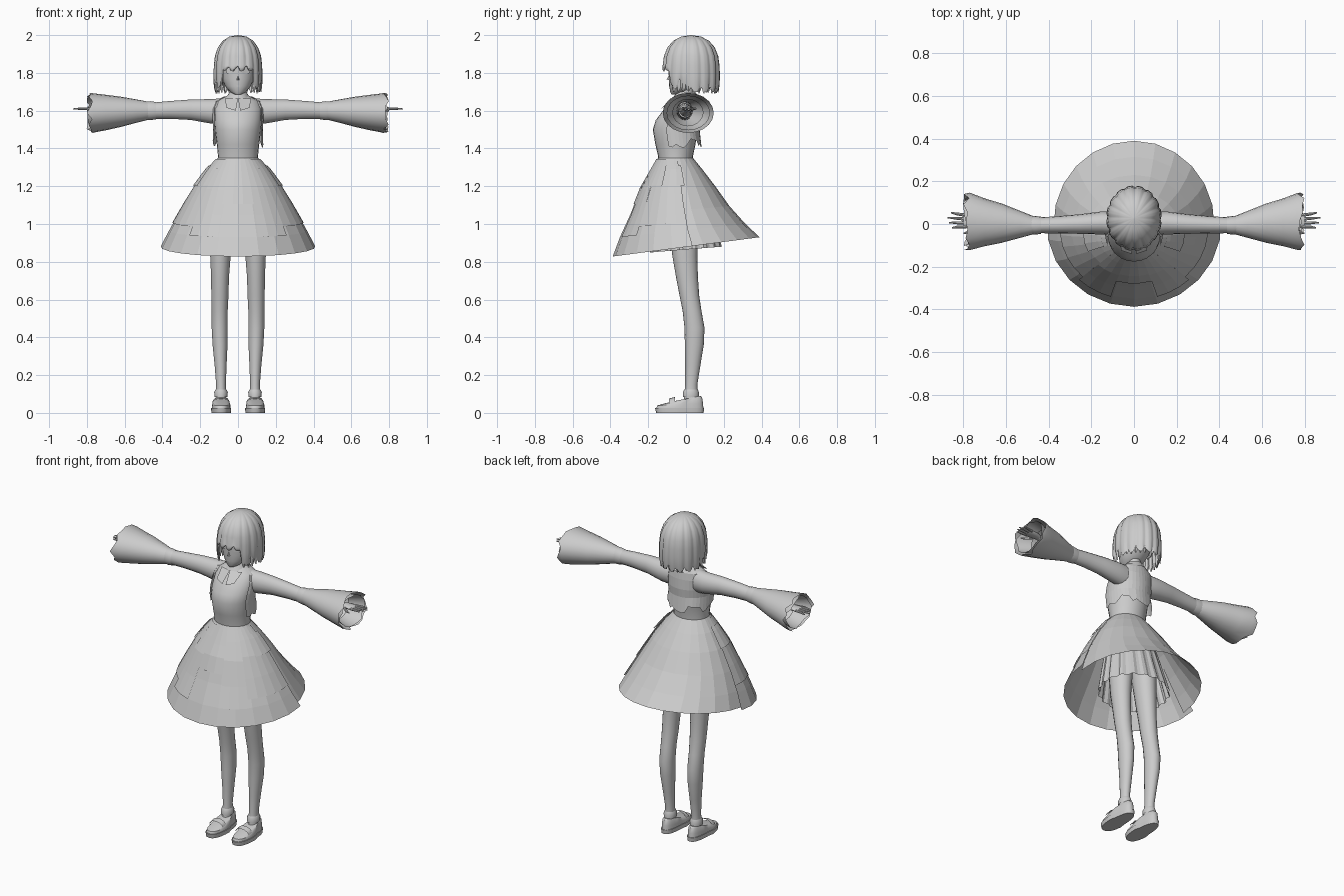
import bpy, math, random
from math import sin, cos, pi, radians
from mathutils import Vector

if "Cube" in bpy.data.objects:
    bpy.data.objects.remove(bpy.data.objects["Cube"])

random.seed(4)
grey = bpy.data.materials.new("light_grey")
grey.diffuse_color = (0.6, 0.6, 0.6, 1)
grey.use_nodes = True
grey.node_tree.nodes["Principled BSDF"].inputs["Base Color"].default_value = grey.diffuse_color


def mesh(name, verts, faces, smooth=True):
    me = bpy.data.meshes.new(name)
    me.from_pydata(verts, [], faces)
    me.materials.append(grey)
    ob = bpy.data.objects.new(name, me)
    bpy.context.collection.objects.link(ob)
    if smooth:
        bpy.ops.object.select_all(action='DESELECT')
        ob.select_set(True)
        bpy.context.view_layer.objects.active = ob
        bpy.ops.object.shade_smooth_by_angle(angle=radians(40))
    return ob


def loft(name, rings, closed=True, caps=(False, False), smooth=True):
    """Skin a list of point rings, optionally capping the ends."""
    n = len(rings[0])
    verts = [p for r in rings for p in r]
    faces = [(k*n+i, k*n+(i+1) % n, (k+1)*n+(i+1) % n, (k+1)*n+i)
             for k in range(len(rings)-1) for i in range(n if closed else n-1)]
    if caps[0]:
        faces.append(tuple(reversed(range(n))))
    if caps[1]:
        faces.append(tuple(range(len(verts)-n, len(verts))))
    return mesh(name, verts, faces, smooth)


def around(n, a0=0, a1=360, closed=True):
    return [radians(a0+(a1-a0)*i/(n if closed else n-1)) for i in range(n)]


def hoop(row, angles, grow=0):
    """Level or tilted ring; angle 0 faces the front. Row: rx, y/z front, y/z back."""
    rx, yf, zf, yb, zb = row
    out = []
    for a in angles:
        t = (1-cos(a))/2
        out.append(((rx+grow)*sin(a), (yf-grow)*(1-t)+(yb+grow)*t, zf*(1-t)+zb*t))
    return out


def level(z, rx, yf, yb):
    return (rx, yf, z, yb, z)


def sample(rows, u):
    u = min(max(u, 0), len(rows)-1.0001)
    k = int(u)
    return [p+(q-p)*(u-k) for p, q in zip(rows[k], rows[k+1])]


# Skirt: front shell slightly wider than the back shell, open below
skirt = [(.108, -.148, 1.35, .037, 1.35), (.165, -.185, 1.285, .09, 1.285),
         (.232, -.24, 1.19, .155, 1.20), (.305, -.295, 1.05, .23, 1.095),
         (.365, -.35, .93, .315, 1.0), (.41, -.388, .828, .39, .93)]
front = around(13, -95, 95, False)
back = around(13, 88, 272, False)
loft("skirt_front", [hoop(r, front) for r in skirt], False, smooth=False)
loft("skirt_back", [hoop((r[0]*(1-.016*k),)+r[1:], back) for k, r in enumerate(skirt)], False, smooth=False)


# Overskirt panels with stepped hems
def panel(name, a0, a1, u0, u1, grow, n=9):
    ang = around(n, a0, a1, False)
    us = [u0+(u1-u0)*k/4 for k in range(5)]
    loft(name, [hoop(sample(skirt, u), ang, grow) for u in us], False, smooth=False)


panel("overskirt_front", -17, 17, .1, 2.6, .006, 4)
for s in (-1, 1):
    panel("overskirt_inner_side", 17*s, 44*s, .1, 4.0, .006, 4)
    panel("overskirt_outer_side", 44*s, 95*s, .1, 3.6, .006, 6)
    panel("overskirt_hip_flap", 65*s, 100*s, .6, 1.9, .013, 4)

# Pleated petticoat
pet = [level(1.3, .11, -.15, .05), level(1.1, .165, -.165, .12), (.215, -.19, .85, .19, .88)]
ang = around(72)
rings = []
for k, r in enumerate(pet):
    ring = hoop(r, ang)
    w = (.01, .03, .06)[k]
    rings.append([(x*(1+w*(i % 4 < 2)-w), y*(1+w*(i % 4 < 2)-w), z) for i, (x, y, z) in enumerate(ring)])
loft("pleated_petticoat", rings, smooth=False)

# Torso, neck and collar
torso = [level(1.33, .108, -.146, .037), level(1.36, .106, -.148, .037), level(1.42, .112, -.162, .05),
         level(1.50, .122, -.176, .062), level(1.55, .125, -.16, .066), level(1.61, .125, -.115, .062),
         level(1.65, .11, -.078, .056), level(1.675, .065, -.055, .05), level(1.69, .04, -.04, .042)]
loft("torso", [hoop(r, around(24)) for r in torso], caps=(True, True))
loft("neck", [hoop(level(z, r, .002-r, .002+r), around(16)) for z, r in ((1.64, .042), (1.69, .036), (1.78, .036))])
loft("collar", [hoop(level(z, r, -.004-r, .004+r), around(20)) for z, r in ((1.655, .075), (1.69, .05), (1.70, .045))])
for s in (-1, 1):
    mesh("collar_flap", [(0, -.082, 1.665), (.07*s, -.06, 1.665), (.06*s, -.124, 1.615), (.012*s, -.14, 1.60)],
         [(0, 1, 2, 3)], False)

# Short cape over the back with a ragged hem
ang = around(25, 68, 292, False)
cape = [hoop(torso[k], ang, .01) for k in (7, 6, 5, 4, 3)]
cape.append([(x, y, z+random.uniform(-.01, .045)) for x, y, z in hoop(level(1.41, .122, -.16, .07), ang, .012)])
loft("back_cape", cape, False, smooth=False)


# Arms, bell sleeves and hands
def tube_x(name, s, rows, n, jag=0, caps=(False, False)):
    rings = []
    for k, (x, y, z, ry, rz) in enumerate(rows):
        j = jag if k == len(rows)-1 else 0
        rings.append([(s*(x+random.uniform(-j, j)), y+ry*cos(a), z+rz*sin(a)) for a in around(n)])
    return loft(name, rings, caps=caps)


for s in (-1, 1):
    tube_x("upper_sleeve", s, [(.085, .0, 1.595, .055, .07), (.15, .005, 1.597, .054, .064),
           (.25, .0, 1.605, .046, .054), (.36, -.004, 1.604, .04, .047), (.45, -.006, 1.60, .037, .043),
           (.50, -.006, 1.60, .034, .038)], 16, caps=(True, True))
    tube_x("sleeve_band", s, [(.435, -.006, 1.6, .04, .046), (.465, -.006, 1.6, .044, .05),
           (.495, -.005, 1.6, .043, .048)], 16)
    tube_x("bell_sleeve", s, [(.465, -.006, 1.6, .04, .046), (.53, -.002, 1.598, .062, .06),
           (.62, .004, 1.594, .092, .08), (.70, .008, 1.59, .112, .094), (.765, .012, 1.588, .133, .104),
           (.785, .012, 1.588, .135, .106)], 20, .018)
    tube_x("sleeve_frill", s, [(.70, .01, 1.59, .08, .07), (.745, .012, 1.588, .10, .085),
           (.785, .012, 1.588, .115, .092)], 20, .014)
    tube_x("forearm", s, [(.48, -.004, 1.6, .032, .034), (.65, .008, 1.607, .023, .024),
           (.72, .012, 1.608, .018, .016)], 12)
    tube_x("palm", s, [(.71, .012, 1.608, .018, .015), (.745, .014, 1.61, .03, .013),
           (.785, .014, 1.61, .034, .011), (.80, .014, 1.61, .03, .007)], 12, caps=(True, True))
    for k, tip in enumerate((.852, .868, .873, .858)):
        y = -.013+.018*k
        tube_x("finger", s, [(.785, y, 1.61, .008, .008), (.83, y*1.15, 1.611, .007, .007),
               (tip, y*1.3, 1.609, .003, .003)], 8, caps=(True, True))
    tube_x("thumb", s, [(.74, -.012, 1.607, .01, .009), (.775, -.036, 1.602, .008, .008),
           (.80, -.045, 1.60, .003, .003)], 8, caps=(True, True))


# Legs and loafers
def tube_z(name, rows, n, caps=(False, False)):
    return loft(name, [[(x+rx*sin(a), y-ry*cos(a), z) for a in around(n)] for z, x, y, rx, ry in rows], caps=caps)


def shoe_ring(s, z, toe, heel, w):
    pts = []
    for a in around(24):
        y = -cos(a)
        width = w*(1 if y < 0 else .85)
        pts.append((s*.09+width*sin(a)*(abs(sin(a))**-.25 if abs(sin(a)) > .01 else 1),
                    toe+(heel-toe)*(y+1)/2, z(y) if callable(z) else z))
    return pts


for s in (-1, 1):
    tube_z("leg", [(1.2, s*.072, -.03, .07, .085), (1.0, s*.085, -.015, .066, .078), (.83, s*.093, -.006, .055, .066),
                   (.72, s*.095, .005, .048, .058), (.62, s*.096, .018, .046, .052), (.54, s*.097, .032, .043, .05),
                   (.45, s*.097, .045, .043, .053), (.36, s*.095, .044, .04, .05), (.25, s*.092, .036, .032, .04),
                   (.15, s*.09, .028, .026, .032), (.10, s*.09, .026, .028, .034), (.05, s*.09, .026, .028, .04)],
           18, (True, True))
    tube_z("sock_cuff", [(.085, s*.09, .026, .034, .042), (.11, s*.09, .026, .036, .042),
                         (.125, s*.09, .027, .029, .035)], 16)
    loft("shoe_sole", [shoe_ring(s, 0, -.158, .093, .052), shoe_ring(s, .026, -.164, .096, .054)],
         caps=(True, True))
    loft("shoe_upper", [shoe_ring(s, .024, -.158, .092, .05),
                        shoe_ring(s, lambda y: .045+.006*y, -.152, .09, .049),
                        shoe_ring(s, lambda y: .067+.016*y, -.11, .085, .042),
                        shoe_ring(s, lambda y: .078+.012*y, -.045, .076, .034)], caps=(False, True))
    mesh("shoe_strap", [(s*.09+.046*cos(t), y, .048+.028*sin(t)+dz) for y, dz in ((-.09, 0), (-.058, .008))
                        for t in around(9, 0, 180, False)],
         [(i, i+1, i+10, i+9) for i in range(8)])

# Head, ears and facial details
head = [level(1.685, .014, -.076, -.045), level(1.698, .04, -.083, -.005), level(1.73, .068, -.089, .05),
        level(1.77, .085, -.091, .085), level(1.82, .095, -.092, .11), level(1.87, .1, -.094, .125),
        level(1.93, .085, -.075, .115), level(1.965, .04, -.03, .07)]
loft("head", [hoop(r, around(24)) for r in head], caps=(True, True))
mesh("nose", [(0, -.091, 1.785), (-.008, -.088, 1.762), (.008, -.088, 1.762), (0, -.104, 1.765)],
     [(0, 1, 3), (0, 3, 2), (1, 2, 3)])
for s in (-1, 1):
    def face_plate(name, cx, cz, w, h):
        pts = [(s*cx+w*cos(a), cz+h*sin(a)) for a in around(14)]
        mesh(name, [(x, -.0945+.09*(1-math.sqrt(1-(x/.1)**2)), z) for x, z in pts], [tuple(range(14))])
    face_plate("eye", .042, 1.81, .022, .017)
    face_plate("eyebrow", .044, 1.845, .022, .003)
    tube_z("ear", [(1.765, s*.09, .015, .004, .008), (1.785, s*.099, .015, .01, .016),
                   (1.81, s*.104, .018, .012, .02), (1.825, s*.1, .018, .005, .01)], 8, (True, True))
mesh("mouth", [(-.014, -.0905, 1.731), (0, -.0925, 1.727), (.014, -.0905, 1.731), (0, -.0925, 1.733)], [(0, 1, 2, 3)])

# Hair cap with grooved locks, a fringe and a ragged bob hem
N = 96
ang = around(N)
prof = [(2.0, .02), (1.992, .35), (1.97, .62), (1.935, .82), (1.89, .94), (1.84, .985)]
hem = []
for i, a in enumerate(ang):
    d = min(math.degrees(a), 360-math.degrees(a))
    base = 1.805 if d < 38 else 1.712 if d < 62 else 1.735 if d < 85 else 1.695
    hem.append(base + (.022 if i % 6 in (0, 5) else .008 if i % 6 in (1, 4) else 0)
               + random.uniform(0, .008))


def hair_point(i, z, f):
    g = f*(1-.035*(i % 6 in (0, 5))) if f > .1 else f
    return (.13*g*sin(ang[i]), .027-.153*g*cos(ang[i]), z)


rings = [[hair_point(i, z, f) for i in range(N)] for z, f in prof]
for t, f in ((.4, 1.0), (.75, .99), (1, .955)):
    rings.append([hair_point(i, 1.84+(hem[i]-1.84)*t, f) for i in range(N)])
loft("bob_hair", rings, caps=(True, False))

# Loose inner locks filling the bob behind the hem
for d in range(48, 313, 12):
    a, w = radians(d), radians(7)
    rows = []
    for z, f, k in ((1.86, .9, 1), (1.77, .93, 1), (1.72, .92, .8), (1.69+random.uniform(0, .012), .9, .1)):
        rows.append([(.13*f*e*sin(a+q*w*k), .027-.153*f*e*cos(a+q*w*k), z)
                     for q, e in ((-1, .97), (0, 1.02), (1, .97))])
    loft("hair_lock", rows, False)
